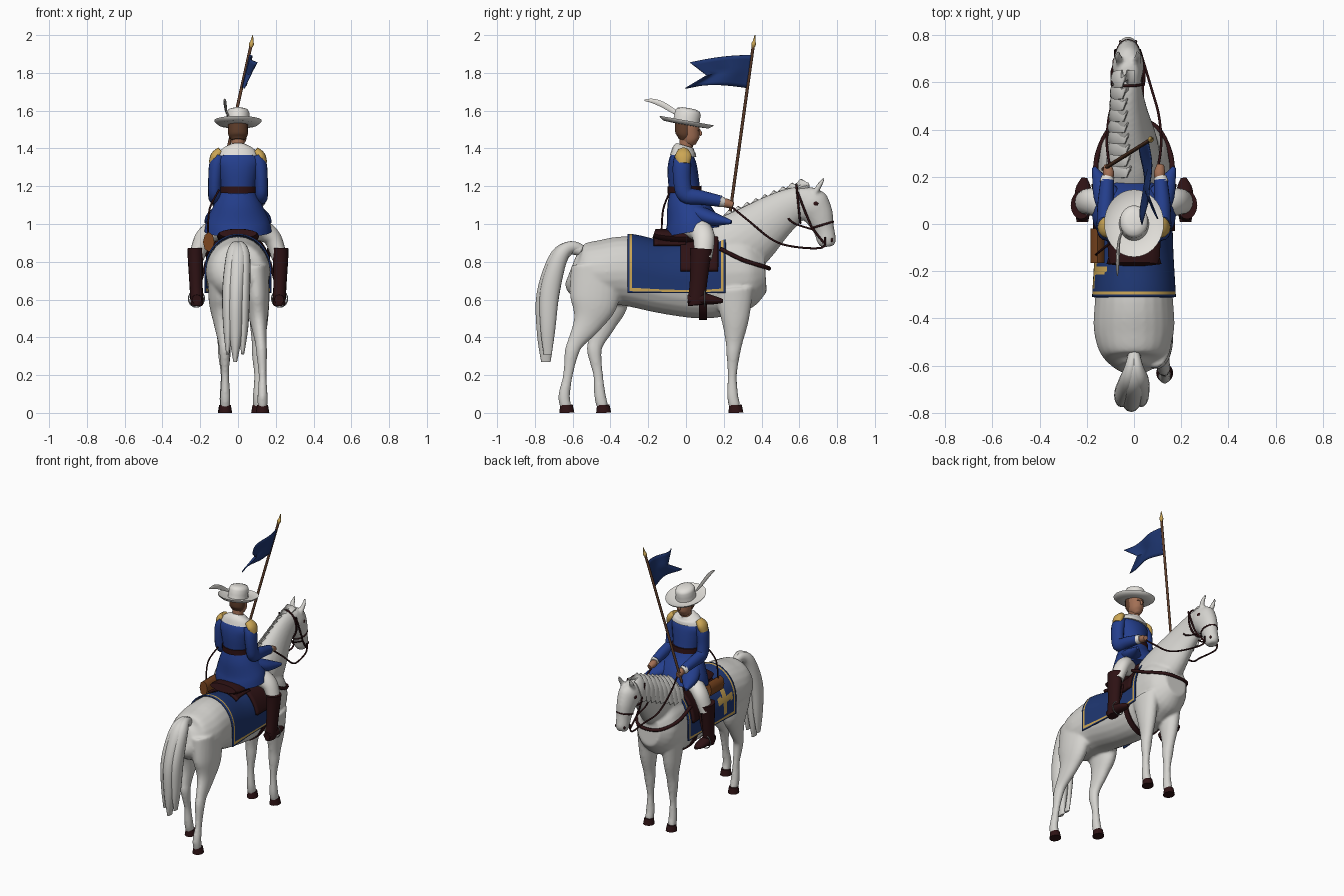
import bpy, bmesh, math
from mathutils import Vector, Matrix

if "Cube" in bpy.data.objects:
    bpy.data.objects.remove(bpy.data.objects["Cube"])


def material(name, *rgb):
    m = bpy.data.materials.new(name)
    m.use_nodes = True
    m.diffuse_color = (*rgb, 1)
    m.node_tree.nodes["Principled BSDF"].inputs["Base Color"].default_value = (*rgb, 1)
    return m


HORSE = material("horse white", .66, .65, .62)
LINEN = material("linen white", .76, .74, .7)
COAT = material("coat blue", .018, .05, .27)
CLOTH = material("cloth blue", .013, .037, .165)
LEATHER = material("dark leather", .027, .006, .007)
GOLD = material("gold trim", .6, .38, .09)
SKIN = material("skin", .36, .16, .09)
BROWN = material("wood brown", .12, .05, .025)
TAN = material("tan leather", .2, .062, .014)
STEEL = material("steel", .25, .25, .25)


def spline(pts, n):
    """Catmull-Rom samples through tuples of any length."""
    out, last = [], len(pts) - 1
    for i in range(last):
        p = [pts[max(0, min(last, i + k))] for k in (-1, 0, 1, 2)]
        for s in range(n):
            t = s / n
            out.append([.5 * (2 * b + (c - a) * t + (2 * a - 5 * b + 4 * c - d) * t * t
                              + (3 * b - a - 3 * c + d) * t ** 3) for a, b, c, d in zip(*p)])
    return out + [list(pts[-1])]


def ring(c, tangent, a, b, seg):
    """Ellipse across a direction, a along x and b along the other axis."""
    t = Vector(tangent).normalized()
    side = (Vector((1, 0, 0)) - t * t.x).normalized()
    up = t.cross(side)
    return [Vector(c) + side * a * math.cos(k * math.tau / seg) + up * b * math.sin(k * math.tau / seg)
            for k in range(seg)]


def loft(bm, pts, seg=16, n=5):
    """Tube through (x, y, z, half width, half depth) stations."""
    s = spline(pts, n)
    rows = []
    for i, p in enumerate(s):
        tan = Vector(s[min(i + 1, len(s) - 1)][:3]) - Vector(s[max(i - 1, 0)][:3])
        rows.append([bm.verts.new(v) for v in ring(p[:3], tan, max(p[3], .002), max(p[4], .002), seg)])
    for r, q in zip(rows, rows[1:]):
        for k in range(seg):
            bm.faces.new((r[k], r[(k + 1) % seg], q[(k + 1) % seg], q[k]))
    bm.faces.new(rows[0])
    bm.faces.new(rows[-1])


def finish(name, bm, *mats, angle=50):
    bmesh.ops.recalc_face_normals(bm, faces=bm.faces[:])
    me = bpy.data.meshes.new(name)
    bm.to_mesh(me)
    bm.free()
    for m in mats:
        me.materials.append(m)
    me.shade_smooth()
    me.set_sharp_from_angle(angle=math.radians(angle))
    ob = bpy.data.objects.new(name, me)
    bpy.context.collection.objects.link(ob)
    return ob


def part(name, mat, *paths, seg=16):
    bm = bmesh.new()
    for p in paths:
        loft(bm, p, seg)
    return finish(name, bm, mat)


def ball(name, mat, c, r):
    bm = bmesh.new()
    bmesh.ops.create_uvsphere(bm, u_segments=20, v_segments=12, radius=1,
                              matrix=Matrix.Translation(c) @ Matrix.Diagonal((*r, 1)))
    return finish(name, bm, mat)


def strap(name, mat, pts, r=.007, closed=False):
    cu = bpy.data.curves.new(name, "CURVE")
    cu.dimensions, cu.bevel_depth, cu.bevel_resolution = "3D", r, 2
    sp = cu.splines.new("POLY")
    pts = pts if closed else spline(pts, 6)
    sp.points.add(len(pts) - 1)
    for q, p in zip(sp.points, pts):
        q.co = (*p, 1)
    sp.use_cyclic_u = closed
    cu.materials.append(mat)
    bpy.context.collection.objects.link(bpy.data.objects.new(name, cu))


def mirror(pts):
    return [(-p[0], *p[1:]) for p in pts]


# Horse body, neck, head and legs fused into one skin
barrel = [(0, -.61, .76, .06, .08), (0, -.56, .745, .135, .145), (0, -.45, .745, .17, .17),
          (0, -.3, .75, .164, .185), (0, -.1, .71, .153, .187), (0, .08, .705, .15, .207),
          (0, .22, .74, .155, .225), (0, .34, .745, .145, .19), (0, .42, .75, .085, .11)]
neck = [(0, .2, .85, .12, .17), (0, .32, .92, .105, .165), (-.015, .46, 1.03, .075, .125),
        (-.025, .57, 1.1, .06, .095), (-.025, .66, 1.13, .055, .07)]
head = [(-.025, .62, 1.17, .045, .05), (-.025, .66, 1.11, .066, .093), (-.025, .7, 1.05, .058, .08),
        (-.025, .73, .97, .045, .056), (-.025, .745, .91, .043, .05), (-.025, .75, .88, .03, .033)]
hind_right = [(.085, -.48, .78, .075, .13), (.1, -.485, .6, .066, .13), (.11, -.52, .48, .045, .08),
              (.12, -.58, .38, .031, .046), (.125, -.605, .32, .029, .038), (.13, -.625, .2, .021, .026),
              (.13, -.645, .09, .027, .031), (.13, -.635, .03, .026, .031)]
hind_left = [(-.085, -.46, .78, .075, .13), (-.09, -.42, .6, .066, .12), (-.085, -.44, .48, .045, .075),
             (-.075, -.475, .38, .031, .046), (-.07, -.485, .32, .029, .038), (-.068, -.465, .2, .021, .026),
             (-.067, -.455, .09, .027, .031), (-.067, -.44, .03, .026, .031)]
fore = [(.09, .25, .66, .06, .11), (.09, .26, .5, .05, .075), (.088, .255, .38, .036, .047),
        (.087, .25, .31, .034, .036), (.086, .245, .2, .021, .025), (.086, .247, .09, .027, .03),
        (.086, .26, .03, .026, .031)]
fore_right = [(p[0] + .02, *p[1:]) for p in fore]
fore_left = [(p[0] + .015, *p[1:]) for p in mirror(fore)]
bm = bmesh.new()
for path in (barrel, neck, head, hind_right, hind_left, fore_right, fore_left):
    loft(bm, path, 24)
for s in (-1, 1):
    loft(bm, [(s * .035 - .025, .68, 1.16, .018, .016), (s * .042 - .025, .71, 1.21, .016, .014),
              (s * .038 - .025, .735, 1.25, .005, .005)], 10)
horse = finish("horse_body", bm, HORSE)
rm = horse.modifiers.new("fuse", "REMESH")
rm.mode, rm.voxel_size, rm.use_smooth_shade = "VOXEL", .009, True
sm = horse.modifiers.new("relax", "SMOOTH")
sm.factor, sm.iterations = .5, 6

for leg, nm in ((hind_right, "hind_right"), (hind_left, "hind_left"),
                (fore_right, "fore_right"), (fore_left, "fore_left")):
    x, y = leg[-1][:2]
    part(nm + "_hoof", LEATHER, [(x, y + .004, 0, .036, .04), (x, y + .002, .042, .029, .033)])
for s in (-1, 1):
    ball("horse_eye", LEATHER, (s * .057 - .025, .685, 1.107), (.01, .017, .014))
    ball("nostril", LEATHER, (s * .032 - .025, .772, .915), (.007, .007, .011))

# Tail and mane
tail = [(0, -.56, .86, .03, .03), (0, -.62, .87, .035, .037), (0, -.68, .81, .05, .05),
        (-.01, -.732, .62, .045, .06), (-.012, -.742, .42, .035, .047), (-.015, -.742, .27, .01, .025)]
part("tail", HORSE, tail, *[[(p[0] + s * .04 * min(i, 3) / 3, p[1] - .005 * i / 5 + .015, p[2] + .04 * i / 5,
                            p[3] * .75, p[4] * .85) for i, p in enumerate(tail)] for s in (-1, 1)])
locks = []
for i in range(9):
    f = i / 8
    y, z, x = .24 + .38 * f, 1.035 + .165 * f, -.02 * f
    locks.append([(x + .02, y, z - .01, .01, .035), (x - .03, y - .005, z, .012, .04),
                  (x - .085 + .02 * f, y - .01, z - .06, .011, .036), (x - .115 + .04 * f, y - .02, z - .15, .005, .02)])
part("mane", HORSE, *locks, seg=10)

# Cloth and leather draped over the back
profile = spline(barrel, 12)


def section(y):
    for p, q in zip(profile, profile[1:]):
        if p[1] <= y <= q[1]:
            t = (y - p[1]) / (q[1] - p[1])
            return [a + (b - a) * t for a, b in zip(p, q)][2:]


def drape(name, mats, y0, y1, low, off, ny, nt, rule, thick):
    bm, rows = bmesh.new(), []
    for j in range(ny + 1):
        y = y0 + (y1 - y0) * j / ny
        zc, rx, rz = section(y)
        rx, rz = rx + off, rz + off
        bend = math.acos(min(1, (low - zc) / rz)) if low > zc else math.pi / 2
        split = 1 if low > zc else .65
        row = []
        for i in range(nt + 1):
            t = 2 * i / nt - 1
            a = min(abs(t) / split, 1) * bend
            z = zc + rz * math.cos(a)
            if abs(t) > split:
                z = zc + (low - zc) * (abs(t) - split) / (1 - split)
            row.append(bm.verts.new((math.copysign(rx * math.sin(a), t), y, z)))
        rows.append(row)
    for j in range(ny):
        for i in range(nt):
            f = bm.faces.new((rows[j][i], rows[j][i + 1], rows[j + 1][i + 1], rows[j + 1][i]))
            f.material_index = rule(min(j, ny - 1 - j), min(i, nt - 1 - i), f.calc_center_median())
    ob = finish(name, bm, *mats)
    so = ob.modifiers.new("thickness", "SOLIDIFY")
    so.thickness, so.offset = thick, 0


def blanket_rule(j, i, c):
    cross = (abs(c.y + .2) < .02 and abs(c.z - .77) < .1) or (abs(c.z - .775) < .022 and abs(c.y + .2) < .07)
    border = (j == 1 and i > 0) or (i in (1, 2) and j > 0)
    return int(border or (cross and c.x < -.08))


drape("saddle_blanket", (CLOTH, GOLD), -.31, .21, .635, .009, 44, 72, blanket_rule, .008)
drape("saddle_flap", (LEATHER,), -.03, .17, .75, .02, 8, 32, lambda *a: 0, .014)
drape("saddle_skirt", (LEATHER,), -.17, .0, .89, .025, 8, 24, lambda *a: 0, .018)
part("saddle_seat", LEATHER, [(0, -.17, .95, .1, .025), (0, -.13, .94, .11, .035), (0, 0, .93, .11, .04),
                              (0, .1, .95, .09, .04), (0, .17, .985, .05, .035), (0, .2, .985, .02, .015)])
zc, rx, rz = section(.09)
part("girth", LEATHER, [(0, .07, zc, rx + .007, rz + .007), (0, .11, zc, rx + .007, rz + .007)], seg=32)
strap("breast_strap", LEATHER, [(-.165, .18, .87), (-.153, .3, .81), (-.095, .41, .775), (0, .44, .765),
                                (.095, .41, .775), (.153, .3, .81), (.165, .18, .87)], .011)
part("satchel", TAN, [(-.155, -.165, .905, .03, .052), (-.155, -.02, .905, .03, .052)], seg=8)
strap("satchel_strap", LEATHER, [(-.16, -.13, .95), (-.15, -.12, 1.08), (-.1, -.08, 1.18)], .005)

# Bridle and reins
strap("noseband", LEATHER, ring((-.025, .72, .995), (0, .3, -1), .047, .06, 24), .006, True)
strap("throat_latch", LEATHER, ring((-.025, .595, 1.105), (0, 1, .1), .066, .1, 24), .006, True)
for s in (-1, 1):
    x = s * .06 - .025
    strap("cheek_strap", LEATHER, [(x + s * .006, .59, 1.17), (x + s * .008, .645, 1.03), (x, .675, .97),
                                   (x - s * .01, .73, .9)], .006)
    strap("lower_cheek_strap", LEATHER, [(x + s * .003, .54, 1.03), (x + s * .003, .58, 1.0), (x, .675, .97)], .005)
    strap("rein", LEATHER, [(s * .1, .23, 1.1), (s * .115, .34, 1.01), (s * .105, .46, .915),
                            (s * .075, .57, .88), (x - s * .005, .72, .875), (x - s * .01, .735, .93)], .0055)

# Rider's coat
part("coat", COAT, [(0, 0, 1.1, .105, .088), (0, -.008, 1.18, .093, .083), (0, -.018, 1.28, .108, .08),
                    (0, -.02, 1.34, .118, .07), (0, -.015, 1.385, .075, .05), (0, -.01, 1.4, .045, .04)])
part("coat_skirt", COAT, [(0, -.005, 1.17, .093, .084), (0, .005, 1.1, .128, .107), (0, .028, 1.02, .165, .135),
                          (0, .04, .96, .178, .152)], seg=24)
part("belt", LEATHER, [(0, -.007, 1.165, .1, .091), (0, -.008, 1.2, .1, .09)], seg=24)
part("collar", LINEN, [(0, -.015, 1.36, .112, .07), (0, -.012, 1.39, .094, .062), (0, -.005, 1.415, .05, .047)])

flap = [(.07, .03, 1.07, .06, .045), (.12, .13, 1.03, .055, .04), (.17, .24, 1.01, .008, .01)]
arm = [(.095, -.02, 1.36, .033, .04), (.114, -.022, 1.31, .039, .048), (.122, -.02, 1.22, .036, .046),
       (.122, .0, 1.155, .036, .045), (.12, .08, 1.14, .035, .038), (.113, .185, 1.12, .029, .03)]
shoulder = [(.09, -.015, 1.388, .022, .028), (.118, -.014, 1.36, .027, .044), (.129, -.014, 1.32, .026, .034)]
cuff = [(.116, .175, 1.12, .031, .031), (.11, .2, 1.115, .027, .026)]
hand = [(.108, .19, 1.115, .018, .02), (.108, .215, 1.11, .024, .024), (.112, .25, 1.1, .016, .016)]
thigh = [(.06, .03, .98, .06, .06), (.13, .075, .965, .055, .06), (.185, .095, .92, .047, .057),
         (.22, .09, .82, .04, .048)]
boot = [(.225, .08, .87, .043, .06), (.225, .075, .8, .04, .052), (.222, .065, .68, .035, .046),
        (.218, .055, .59, .034, .046), (.218, .055, .57, .03, .042)]
foot = [(.218, .01, .6, .025, .025), (.219, .08, .605, .034, .032), (.214, .15, .597, .033, .022),
        (.21, .195, .592, .012, .01)]
for side, turn in (("right", list), ("left", mirror)):
    for nm, mat, path in (("coat_flap", COAT, flap), ("sleeve", COAT, arm), ("epaulette", GOLD, shoulder),
                          ("cuff", LINEN, cuff), ("hand", SKIN, hand), ("breeches", LINEN, thigh),
                          ("boot", LEATHER, boot), ("boot_foot", LEATHER, foot)):
        part(f"{side}_{nm}", mat, turn(path))
    strap(side + "_stirrup", STEEL, turn(ring((.22, .1, .605), (0, 1, 0), .042, .045, 20)), .0035, True)
    strap(side + "_stirrup_leather", LEATHER, turn([(.17, .09, .8), (.195, .1, .7), (.22, .1, .65)]), .007)

# Rider's head and hat
part("neck", SKIN, [(0, -.005, 1.38, .035, .035), (0, .005, 1.45, .036, .038)])
part("head", SKIN, [(0, .035, 1.415, .02, .02), (0, .025, 1.44, .041, .047), (0, .015, 1.48, .048, .058),
                    (0, .01, 1.53, .048, .058), (0, .005, 1.56, .03, .035)])
part("nose", SKIN, [(0, .068, 1.5, .007, .006), (0, .077, 1.478, .009, .009), (0, .072, 1.468, .006, .005)], seg=8)
part("hair", BROWN, [(0, -.018, 1.445, .034, .024), (0, -.01, 1.475, .052, .046), (0, -.008, 1.54, .052, .05)])
for s in (-1, 1):
    ball("rider_eye", BROWN, (s * .02, .066, 1.495), (.008, .006, .004))

tilt = Matrix.Translation((0, .0, 1.53)) @ Matrix.Rotation(math.radians(-10), 4, "X")
bm = bmesh.new()
outline = [(0, -.004), (.06, -.006), (.105, -.004), (.124, .012), (.126, .018), (.1, .004), (.063, .004),
           (.06, .03), (.06, .06), (.052, .076), (.03, .084), (0, .085)]
vs = [bm.verts.new((r, 0, z)) for r, z in outline]
es = [bm.edges.new(e) for e in zip(vs, vs[1:])]
bmesh.ops.spin(bm, geom=vs + es, cent=(0, 0, 0), axis=(0, 0, 1), angle=math.tau, steps=36, use_duplicate=False)
bmesh.ops.remove_doubles(bm, verts=bm.verts[:], dist=.0005)
bm.transform(tilt @ Matrix.Diagonal((1, 1.15, 1, 1)))
finish("hat", bm, LINEN)
part("feather", LINEN, [(-.05, -.03, 1.57, .004, .006), (-.063, -.07, 1.6, .006, .014),
                        (-.068, -.13, 1.635, .008, .016), (-.07, -.18, 1.652, .007, .012),
                        (-.07, -.22, 1.655, .002, .004)], seg=10)

# Lance with swallow-tailed pennant
foot_pt, top_pt = Vector((-.13, .232, 1.05)), Vector((.07, .357, 1.95))
strap("lance", BROWN, [foot_pt, top_pt], .0085)
part("lance_tip", GOLD, [(.068, .355, 1.935, .008, .008), (.071, .358, 1.952, .013, .013),
                         (.074, .361, 1.968, .008, .008), (.078, .365, 2.0, .002, .002)], seg=10)
bm, rows = bmesh.new(), []
N, M = 20, 8
for j in range(M + 1):
    v = j / M
    root = foot_pt.lerp(top_pt, (1.72 + .175 * v - 1.05) / .9)
    length = .23 + .1 * abs(2 * v - 1)
    rows.append([bm.verts.new((root.x + .03 * math.sin(5.5 * i / N + v) * i / N + .035 * i / N,
                               root.y - length * i / N,
                               root.z + .016 * math.sin(math.pi * i / N) * (1 - v) - .04 * v * (i / N) ** 2))
                 for i in range(N + 1)])
for r, q in zip(rows, rows[1:]):
    for i in range(N):
        bm.faces.new((r[i], r[i + 1], q[i + 1], q[i]))
flag = finish("pennant", bm, CLOTH)
flag.modifiers.new("thickness", "SOLIDIFY").thickness = .005
